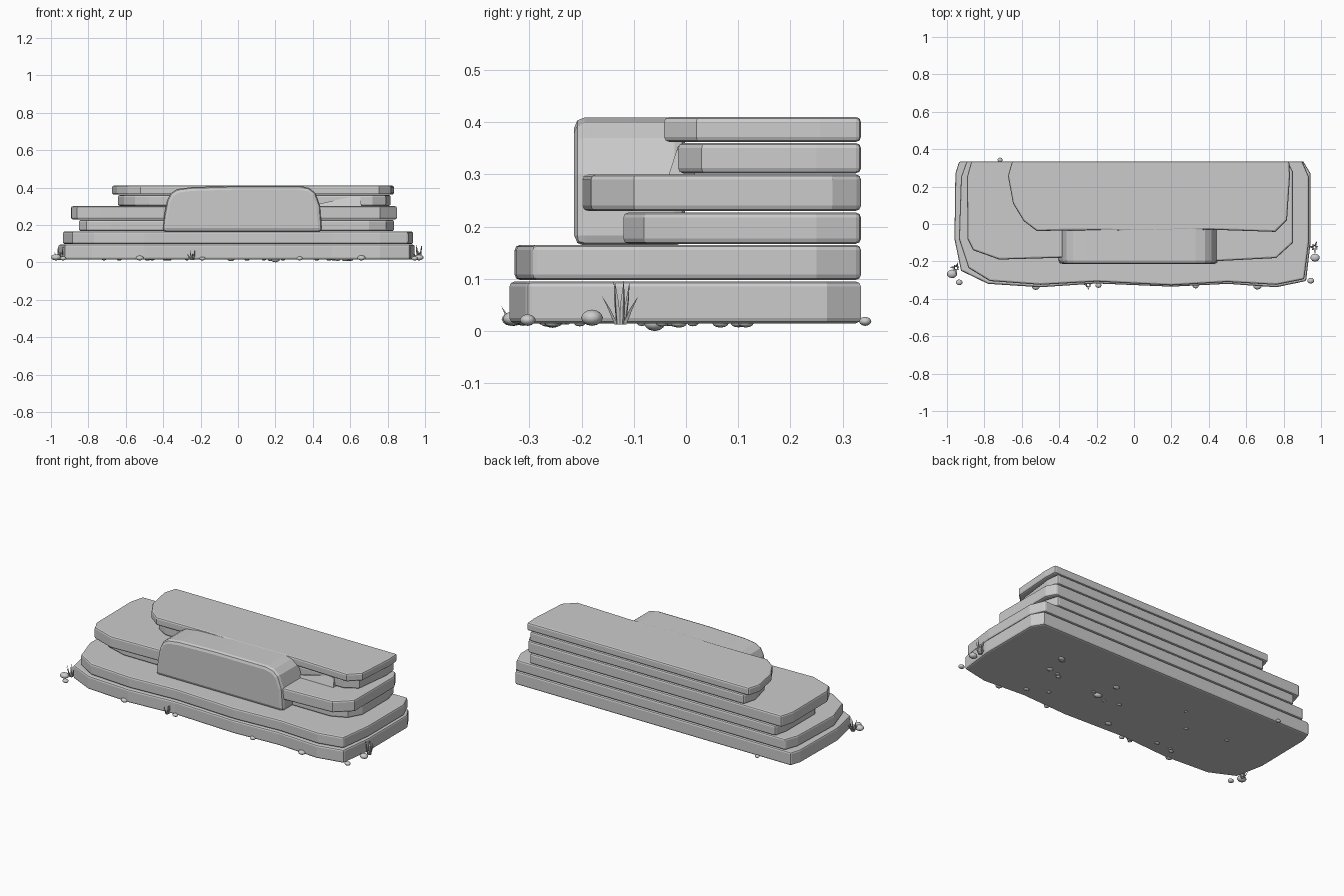
import bpy, bmesh, math, random
from mathutils import Vector, Matrix

if "Cube" in bpy.data.objects:
    bpy.data.objects.remove(bpy.data.objects["Cube"])

random.seed(4)
stone = bpy.data.materials.new("stone grey")
stone.diffuse_color = (0.6, 0.6, 0.6, 1)
stone.use_nodes = True
stone.node_tree.nodes["Principled BSDF"].inputs["Base Color"].default_value = stone.diffuse_color


def finish(name, bm, bevel=0.0, smooth=False):
    bmesh.ops.recalc_face_normals(bm, faces=bm.faces[:])
    me = bpy.data.meshes.new(name)
    bm.to_mesh(me)
    bm.free()
    me.materials.append(stone)
    for p in me.polygons:
        p.use_smooth = smooth
    ob = bpy.data.objects.new(name, me)
    bpy.context.collection.objects.link(ob)
    if bevel:
        m = ob.modifiers.new("worn edge", 'BEVEL')
        m.width, m.segments = bevel, 2
        m.limit_method, m.angle_limit = 'ANGLE', math.radians(60)
    return ob


def prism(name, points, offset, bevel=0.0):
    """Extrude a flat polygon along an offset vector."""
    bm = bmesh.new()
    face = bm.faces.new([bm.verts.new(p) for p in points])
    new = bmesh.ops.extrude_face_region(bm, geom=[face])["geom"]
    bmesh.ops.translate(bm, vec=offset, verts=[v for v in new if isinstance(v, bmesh.types.BMVert)])
    return finish(name, bm, bevel)


def slab(name, z0, z1, outline):
    prism(name, [(x, y, z0) for x, y in outline], (0, 0, z1 - z0), 0.01)


# Stacked stone slabs, outlines run from back left round the front to back right
B = 0.335
slab("base_slab", 0.015, 0.095, [
    (-0.935, B), (-0.955, 0.27), (-0.96, -0.08), (-0.925, -0.25), (-0.78, -0.32), (-0.5, -0.338),
    (-0.2, -0.318), (0.2, -0.335), (0.5, -0.32), (0.76, -0.338), (0.92, -0.305), (0.944, -0.1),
    (0.944, 0.27), (0.905, B)])
slab("second_slab", 0.098, 0.165, [
    (-0.895, B), (-0.925, 0.25), (-0.936, -0.08), (-0.885, -0.235), (-0.77, -0.305), (-0.5, -0.325),
    (-0.2, -0.308), (0.2, -0.328), (0.5, -0.31), (0.76, -0.325), (0.91, -0.295), (0.936, -0.09),
    (0.936, 0.25), (0.9, B)])
slab("third_slab", 0.167, 0.227, [
    (-0.83, B), (-0.85, 0.25), (-0.85, -0.02), (-0.81, -0.08), (-0.68, -0.12),
    (0.7, -0.12), (0.79, -0.08), (0.834, 0.0), (0.834, 0.25), (0.81, B)])
slab("fourth_slab", 0.23, 0.3, [
    (-0.87, B), (-0.893, 0.25), (-0.89, -0.08), (-0.86, -0.14), (-0.72, -0.19), (-0.38, -0.18),
    (0.1, -0.185), (0.45, -0.198), (0.76, -0.182), (0.85, -0.1), (0.85, 0.28), (0.82, B)])
slab("fifth_slab", 0.302, 0.36, [
    (-0.62, B), (-0.642, 0.25), (-0.61, 0.12), (-0.55, 0.03), (-0.48, -0.012),
    (0.72, -0.015), (0.79, 0.03), (0.816, 0.25), (0.81, B)])
slab("top_slab", 0.362, 0.41, [
    (-0.652, B), (-0.674, 0.257), (-0.647, 0.11), (-0.59, 0.016), (-0.52, -0.037), (-0.2, -0.033),
    (0.05, -0.04), (0.4, -0.03), (0.755, -0.042), (0.818, 0.02), (0.834, 0.257), (0.83, B)])

# Upright block with rounded shoulders
profile = [(-0.405, 0.163), (-0.395, 0.25), (-0.38, 0.33), (-0.36, 0.37), (-0.325, 0.392),
           (-0.25, 0.402), (0, 0.409), (0.33, 0.409), (0.38, 0.398), (0.415, 0.37),
           (0.44, 0.3), (0.45, 0.163)]
prism("front_block", [(x, -0.214, z) for x, z in profile], (0, 0.212, 0), 0.02)

# Leaning stone shard beside the block
shard = [(0.43, 0.3), (0.43, 0.312), (0.62, 0.354), (0.655, 0.347), (0.66, 0.3)]
prism("stone_shard", [(x, -0.033 + (z - 0.3) * 0.33, z) for x, z in shard], (0, 0.05, 0))


# Pebbles around the foot
def pebble(name, x, y, z, r, flat=0.62):
    bm = bmesh.new()
    bmesh.ops.create_icosphere(bm, subdivisions=2, radius=r)
    bmesh.ops.transform(bm, verts=bm.verts[:], matrix=Matrix.Translation((x, y, z)) @
                        Matrix.Diagonal((1, 0.85, flat, 1)))
    finish(name, bm, smooth=True)


for x, y, r in [(-0.973, -0.267, 0.027), (-0.935, -0.312, 0.018), (0.968, -0.18, 0.025),
                (0.945, -0.303, 0.018), (-0.716, 0.343, 0.014), (-0.525, -0.335, 0.021),
                (-0.19, -0.328, 0.016), (0.33, -0.33, 0.017), (0.66, -0.332, 0.022)]:
    pebble("pebble", x, y, 0.01 + r * 0.62, r)

# Small stones under the base, reaching the ground
for i in range(18):
    pebble("under_stone", random.uniform(-0.7, 0.7), random.uniform(-0.3, 0.2), 0.015,
           random.uniform(0.01, 0.02), 0.45)
pebble("ground_stone", 0.2, -0.06, 0.015, 0.024, 0.625)


# Grass tufts made of thin bent blades
def tuft(name, x, y, height, spread, count=7):
    bm = bmesh.new()
    for i in range(count):
        a = i * math.tau / count + 0.3
        out = Vector((math.cos(a), math.sin(a), 0))
        side = Vector((-out.y, out.x, 0)) * 0.006
        reach = spread * (0.55 + 0.45 * (i % 2))
        h = height * (1 - 0.35 * (i % 2))
        base = Vector((x, y, 0.013)) + out * 0.006
        mid = base + out * reach * 0.4 + Vector((0, 0, h * 0.55))
        tip = Vector((x, y, 0.013)) + out * reach + Vector((0, 0, h))
        low = [bm.verts.new(base + o) for o in (side, -side, out * 0.006)]
        high = [bm.verts.new(mid + o) for o in (side * 0.7, -side * 0.7, out * 0.004)]
        top = bm.verts.new(tip)
        bm.faces.new(low)
        for j in range(3):
            k = (j + 1) % 3
            bm.faces.new((low[j], low[k], high[k], high[j]))
            bm.faces.new((high[j], high[k], top))
    finish(name, bm)


tuft("grass_right", 0.965, -0.125, 0.083, 0.036)
tuft("grass_left", -0.952, -0.235, 0.07, 0.034)
tuft("grass_front", -0.245, -0.326, 0.055, 0.028)
